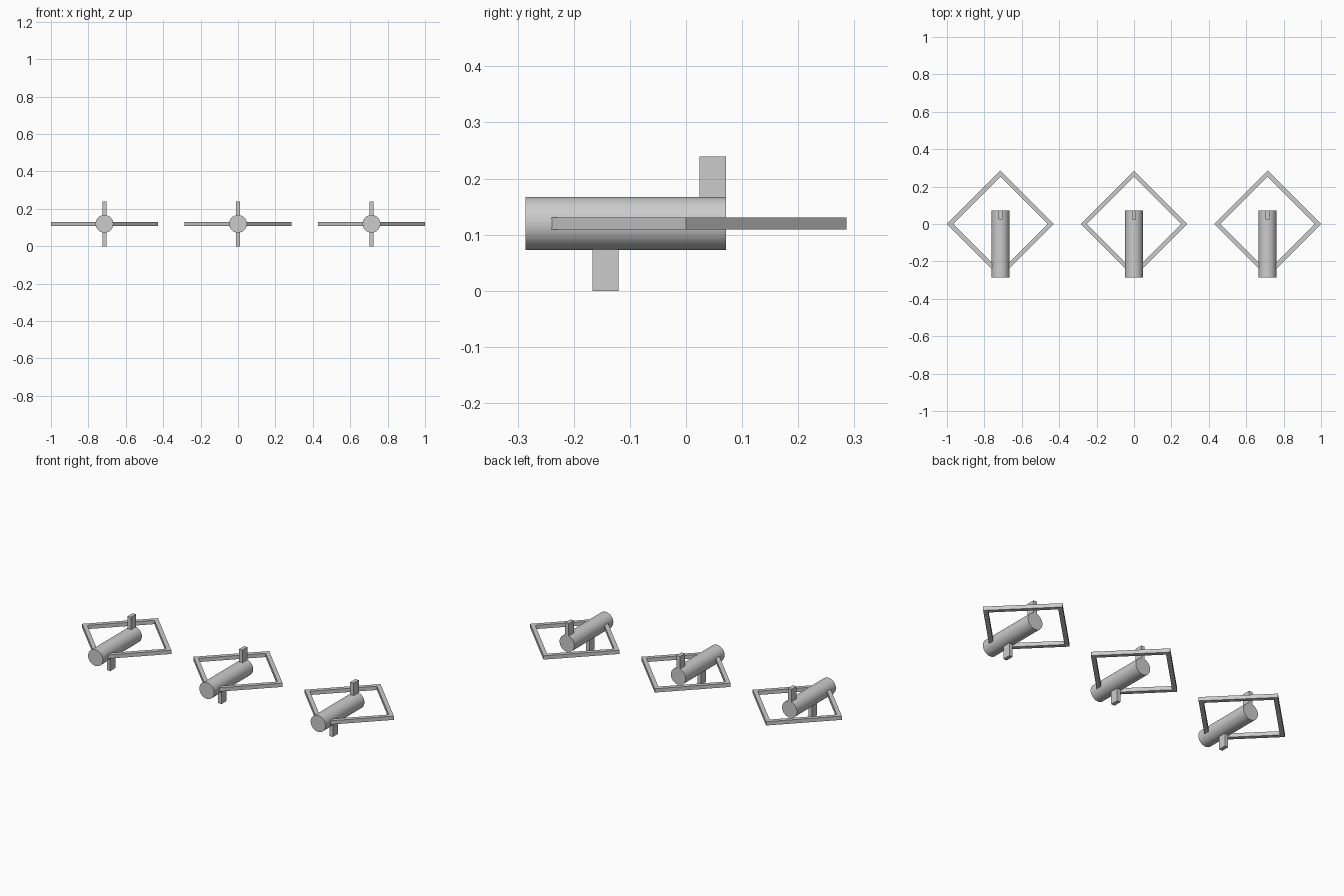
import bpy, bmesh
from math import radians, pi, cos, sin

if "Cube" in bpy.data.objects:
    bpy.data.objects.remove(bpy.data.objects["Cube"])

MID_Z = 0.12      # height of the body axis
THICK = 0.022     # thickness of frame and fins
SPACING = 0.714   # distance between the three copies


def add_box(name, x, y0, y1, z0, z1):
    bpy.ops.mesh.primitive_cube_add(size=1, location=(x, (y0 + y1) / 2, (z0 + z1) / 2))
    ob = bpy.context.object
    ob.name = name
    ob.scale = (THICK, y1 - y0, z1 - z0)
    bpy.ops.object.transform_apply(location=False, rotation=False, scale=True)


def add_frame(name, x, outer, inner):
    bm = bmesh.new()
    rings = []
    for r, z in ((outer, -THICK / 2), (outer, THICK / 2), (inner, THICK / 2), (inner, -THICK / 2)):
        rings.append([bm.verts.new((r * cos(i * pi / 2), r * sin(i * pi / 2), z)) for i in range(4)])
    for k in range(4):
        a, b = rings[k], rings[(k + 1) % 4]
        for i in range(4):
            j = (i + 1) % 4
            bm.faces.new((a[i], a[j], b[j], b[i]))
    bmesh.ops.recalc_face_normals(bm, faces=bm.faces)
    me = bpy.data.meshes.new(name)
    bm.to_mesh(me)
    bm.free()
    ob = bpy.data.objects.new(name, me)
    ob.location = (x, 0, MID_Z)
    bpy.context.collection.objects.link(ob)


for n, x in enumerate((-SPACING, 0, SPACING), 1):
    # Round body lying along y
    bpy.ops.mesh.primitive_cylinder_add(vertices=32, radius=0.0475, depth=0.357,
                                        location=(x, -0.1075, MID_Z), rotation=(radians(90), 0, 0))
    bpy.context.object.name = f"body_{n}"
    bpy.ops.object.shade_smooth_by_angle(angle=radians(30))
    # Diamond wing frame
    add_frame(f"wing_frame_{n}", x, 0.286, 0.253)
    # Upper tail fin and lower fin, sunk slightly into the body
    add_box(f"upper_fin_{n}", x, 0.024, 0.071, 0.155, 0.239)
    add_box(f"lower_fin_{n}", x, -0.167, -0.12, 0.0, 0.085)
